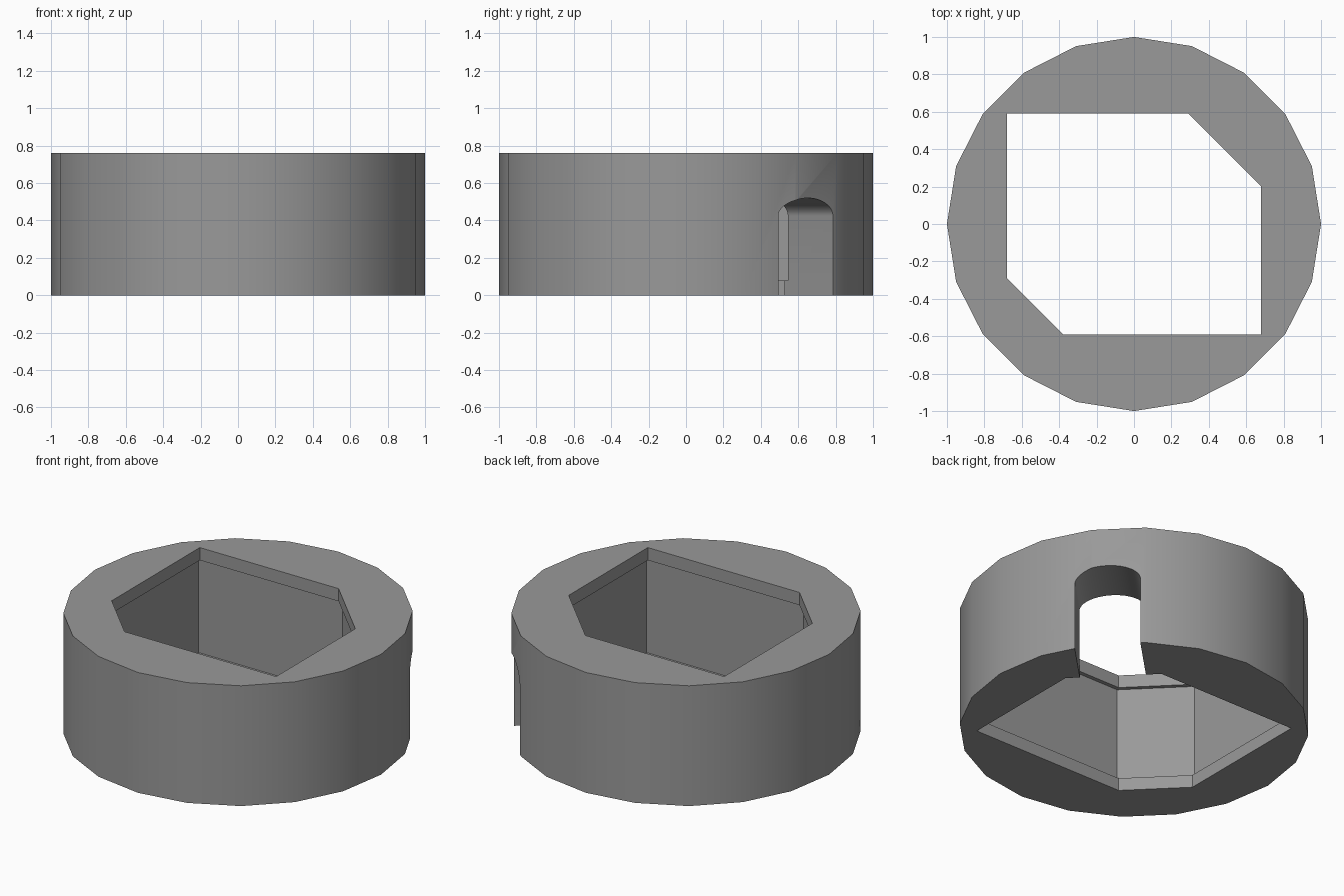
import bpy, bmesh, math
from mathutils import Matrix, Vector

if "Cube" in bpy.data.objects:
    bpy.data.objects.remove(bpy.data.objects["Cube"])

HEIGHT, LIP, UNDERCUT = 0.76, 0.08, 0.025


def prism(name, points, depth, matrix=Matrix()):
    """Extrude a 2D outline along local +z, then place it."""
    bm = bmesh.new()
    face = bm.faces.new([bm.verts.new((x, y, 0)) for x, y in points])
    top = bmesh.ops.extrude_face_region(bm, geom=[face])["geom"]
    bmesh.ops.translate(bm, vec=(0, 0, depth),
                        verts=[g for g in top if isinstance(g, bmesh.types.BMVert)])
    bmesh.ops.transform(bm, matrix=matrix, verts=bm.verts)
    bmesh.ops.recalc_face_normals(bm, faces=bm.faces)
    mesh = bpy.data.meshes.new(name)
    bm.to_mesh(mesh)
    bm.free()
    obj = bpy.data.objects.new(name, mesh)
    bpy.context.collection.objects.link(obj)
    obj.hide_render = True
    return obj


def socket_outline(d):
    """Rectangle with two opposite corners cut off, grown outward by d."""
    k = d * (math.sqrt(2) - 1)
    return [(-0.68 - d, 0.59 + d), (0.29 + k, 0.59 + d), (0.68 + d, 0.2 + k),
            (0.68 + d, -0.59 - d), (-0.38 - k, -0.59 - d), (-0.68 - d, -0.29 - k)]


# 20-sided collar body
bpy.ops.mesh.primitive_cylinder_add(vertices=20, radius=1, depth=HEIGHT,
                                    location=(0, 0, HEIGHT / 2))
collar = bpy.context.object
collar.name = "collar"

# Through opening, and the slightly wider cavity between the two lips
opening = prism("opening_cutter", socket_outline(0), 1.2,
                Matrix.Translation((0, 0, -0.2)))
cavity = prism("cavity_cutter", socket_outline(UNDERCUT), HEIGHT - 2 * LIP,
               Matrix.Translation((0, 0, LIP)))

# Arched side slot, running diagonally out of the cut corner
arch = [(0.19 * math.cos(math.pi * i / 24), 0.425 + 0.095 * math.sin(math.pi * i / 24))
        for i in range(25)]
out = Vector((1, 1, 0)).normalized()
side = Vector((-1, 1, 0)).normalized()
place = Matrix((side, (0, 0, 1), out)).transposed().to_4x4()
place.translation = out * 0.5 + side * -0.067
slot = prism("slot_cutter", arch + [(-0.19, -0.2), (0.19, -0.2)], 0.8, place)

# Cut the collar
for cutter in (opening, cavity, slot):
    mod = collar.modifiers.new(cutter.name, "BOOLEAN")
    mod.operation, mod.solver, mod.object = "DIFFERENCE", "EXACT", cutter
    bpy.ops.object.modifier_apply(modifier=mod.name)
    bpy.data.objects.remove(cutter)

bpy.ops.object.shade_smooth_by_angle(angle=math.radians(30))

# Dark grey finish
grey = bpy.data.materials.new("dark_grey")
grey.diffuse_color = (0.32, 0.32, 0.32, 1)
grey.use_nodes = True
grey.node_tree.nodes["Principled BSDF"].inputs["Base Color"].default_value = grey.diffuse_color
collar.data.materials.clear()
collar.data.materials.append(grey)
